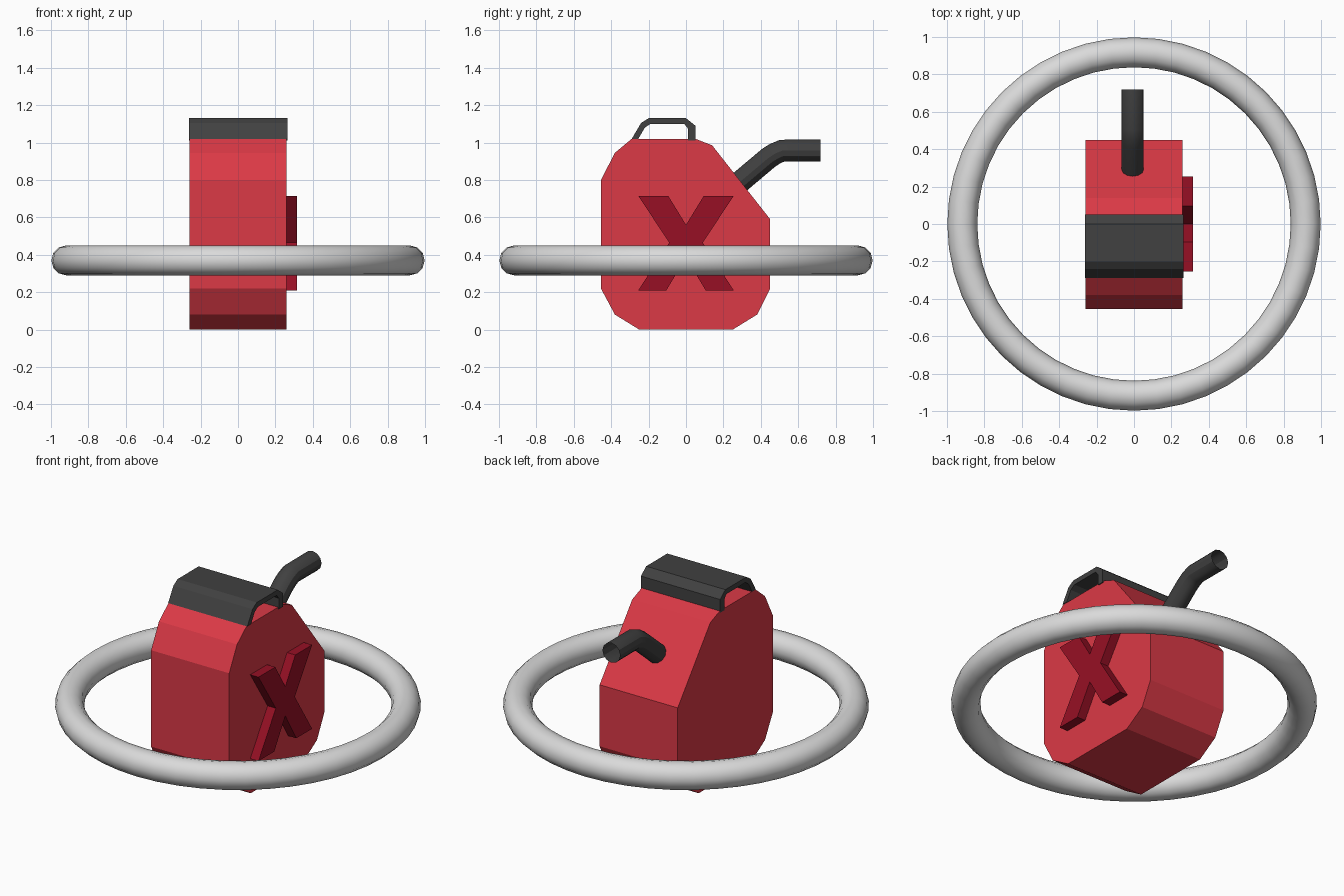
import bpy
import bmesh
from mathutils import Vector

if "Cube" in bpy.data.objects:
    bpy.data.objects.remove(bpy.data.objects["Cube"], do_unlink=True)


def make_material(name, rgb):
    mat = bpy.data.materials.new(name)
    mat.use_nodes = True
    color = (*rgb, 1.0)
    mat.diffuse_color = color
    mat.node_tree.nodes["Principled BSDF"].inputs["Base Color"].default_value = color
    return mat


red = make_material("can red", (0.71, 0.041, 0.061))
dark_red = make_material("brace dark red", (0.31, 0.005, 0.018))
charcoal = make_material("charcoal", (0.052, 0.052, 0.052))
silver = make_material("light grey", (0.70, 0.70, 0.70))


def prism(name, profile, x0, x1, mat):
    """Extrude a side profile of (y, z) points from x0 to x1."""
    bm = bmesh.new()
    face = bm.faces.new([bm.verts.new((x0, y, z)) for y, z in profile])
    new = bmesh.ops.extrude_face_region(bm, geom=[face])["geom"]
    verts = [v for v in new if isinstance(v, bmesh.types.BMVert)]
    bmesh.ops.translate(bm, verts=verts, vec=Vector((x1 - x0, 0, 0)))
    bmesh.ops.recalc_face_normals(bm, faces=bm.faces)
    mesh = bpy.data.meshes.new(name)
    bm.to_mesh(mesh)
    bm.free()
    mesh.materials.append(mat)
    obj = bpy.data.objects.new(name, mesh)
    bpy.context.collection.objects.link(obj)
    return obj


# Can body with chamfered corners and a sloped back shoulder
prism("can_body", [
    (-0.25, 0), (0.25, 0), (0.38, 0.08), (0.45, 0.22), (0.45, 0.59),
    (0.14, 0.985), (0.05, 1.02), (-0.29, 1.02), (-0.38, 0.945),
    (-0.455, 0.80), (-0.455, 0.22), (-0.38, 0.08)], -0.26, 0.26, red)

# Wide strap handle
outer = [(-0.29, 1.02), (-0.24, 1.105), (-0.2, 1.13), (0, 1.13), (0.05, 1.09), (0.05, 1.01)]
inner = [(0.01, 1.01), (0.01, 1.075), (-0.01, 1.1), (-0.19, 1.1), (-0.22, 1.08), (-0.255, 1.02)]
prism("handle", outer + inner, -0.262, 0.265, charcoal)

# Raised diagonal brace on the left side
half = [(0, 0.56), (0.095, 0.715), (0.255, 0.715), (0.09, 0.465), (0.255, 0.21),
        (0.105, 0.21), (0, 0.385)]
mirrored = [(-y, z) for y, z in reversed(half[1:-1])]
prism("diagonal_brace", half + mirrored, 0.255, 0.315, dark_red)

# Bent open spout
path = [(0.25, 0.757), (0.44, 0.917), (0.475, 0.94), (0.515, 0.957), (0.72, 0.957)]
curve = bpy.data.curves.new("spout", "CURVE")
curve.dimensions = "3D"
curve.bevel_depth = 0.059
curve.bevel_resolution = 4
spline = curve.splines.new("POLY")
spline.points.add(len(path) - 1)
for point, (y, z) in zip(spline.points, path):
    point.co = (-0.007, y, z, 1)
curve.materials.append(charcoal)
spout = bpy.data.objects.new("spout", curve)
bpy.context.collection.objects.link(spout)
bpy.ops.object.select_all(action="DESELECT")
spout.select_set(True)
bpy.context.view_layer.objects.active = spout
bpy.ops.object.convert(target="MESH")
bpy.ops.object.shade_smooth_by_angle()

# Surrounding ring
bpy.ops.mesh.primitive_torus_add(
    location=(0, 0, 0.37), major_radius=0.918, minor_radius=0.08,
    major_segments=48, minor_segments=12)
ring = bpy.context.object
ring.name = "ring"
ring.data.materials.append(silver)
bpy.ops.object.shade_smooth_by_angle(angle=0.8)
